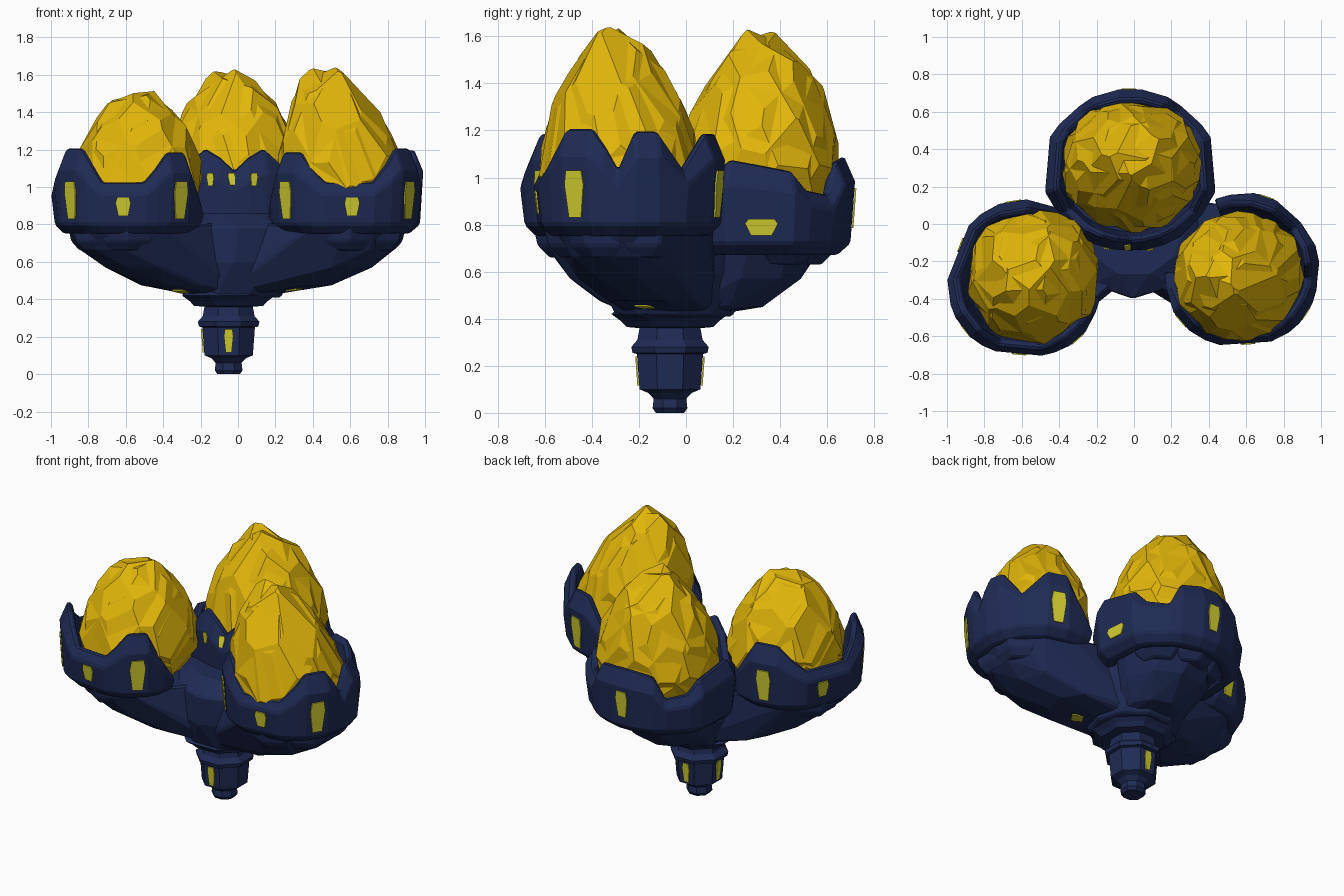
import bpy, bmesh, math, random
from mathutils import Vector
from mathutils.bvhtree import BVHTree

if "Cube" in bpy.data.objects:
    bpy.data.objects.remove(bpy.data.objects["Cube"])

random.seed(5)


def material(name, rgb):
    m = bpy.data.materials.new(name)
    m.diffuse_color = (*rgb, 1)
    m.use_nodes = True
    m.node_tree.nodes["Principled BSDF"].inputs["Base Color"].default_value = m.diffuse_color
    return m


NAVY = material("navy shell", (0.0135, 0.024, 0.09))
GOLD = material("golden rock", (0.76, 0.47, 0.003))
OLIVE = material("olive window", (0.64, 0.61, 0.03))


def finish(bm, name, mat, bevel=0.0, smooth=0.0):
    bmesh.ops.recalc_face_normals(bm, faces=bm.faces)
    if smooth:
        for f in bm.faces:
            f.smooth = True
        for e in bm.edges:
            e.smooth = len(e.link_faces) == 2 and e.calc_face_angle(0) < smooth
    me = bpy.data.meshes.new(name)
    bm.to_mesh(me)
    bm.free()
    me.materials.append(mat)
    ob = bpy.data.objects.new(name, me)
    bpy.context.collection.objects.link(ob)
    if bevel:
        mod = ob.modifiers.new("soft edges", 'BEVEL')
        mod.width, mod.segments = bevel, 1
    return ob


def ring(x, y, z, r, n=10, a0=0.0):
    return [Vector((x + r * math.cos(a0 + i * math.tau / n),
                    y + r * math.sin(a0 + i * math.tau / n), z)) for i in range(n)]


def hull(name, pts):
    bm = bmesh.new()
    for p in pts:
        bm.verts.new(p)
    bmesh.ops.convex_hull(bm, input=bm.verts)
    bmesh.ops.delete(bm, geom=[v for v in bm.verts if not v.link_faces], context='VERTS')
    bmesh.ops.dissolve_limit(bm, angle_limit=0.12, verts=bm.verts, edges=bm.edges)
    return finish(bm, name, NAVY, 0.01)


def rock_egg(name, centre, radii, top, lean):
    """Two overlapping shells, each chipped flat by large tangent planes."""
    for k in range(2):
        bm = bmesh.new()
        bmesh.ops.create_icosphere(bm, subdivisions=2, radius=1.14)
        n, turn = 38, random.random() * 6
        for i in range(n):
            z = 1 - 2 * (i + 0.5) / n
            a = i * 2.39996 + turn
            r = math.sqrt(1 - z * z)
            d = Vector((r * math.cos(a), r * math.sin(a), z))
            d = (d + 0.12 * Vector([random.uniform(-1, 1) for _ in range(3)])).normalized()
            cut = bmesh.ops.bisect_plane(bm, geom=bm.verts[:] + bm.edges[:] + bm.faces[:],
                                         plane_co=d * random.uniform(0.925, 0.965),
                                         plane_no=d, clear_outer=True)
            edges = [e for e in cut['geom_cut'] if isinstance(e, bmesh.types.BMEdge)]
            if len(edges) > 2:
                bmesh.ops.edgeloop_fill(bm, edges=edges)
        cx, cy, cz = centre
        for v in bm.verts:
            t = v.co.z
            up = max(t, 0)
            s = 1 - 0.22 * up
            v.co = Vector((cx + v.co.x * radii[0] * s + lean[0] * up,
                           cy + v.co.y * radii[1] * s + lean[1] * up,
                           cz + t * ((top - cz) if t > 0 else 0.34)))
        finish(bm, f"{name}_{k + 1}", GOLD, smooth=0.22)


def cup_band(name, centre, out, keys, r=0.43, dz=0.0, closed=False, sx=1.0):
    """Crown of petals: keys are (degrees from outward direction, rim height)."""
    bm = bmesh.new()
    cols = []
    for deg, rim in keys:
        a = math.radians(out + deg)
        tall = max(0, min(1, (rim - dz - 1.0) / 0.2))
        zm = 0.79 + dz + 0.72 * (rim - 0.79 - dz)
        rm = r - 0.008 + 0.012 * tall
        rows = [(r - 0.13, 0.755 + dz), (r - 0.075, 0.75 + dz),
                (rm - 0.02, 0.80 + dz), (rm, zm),
                (r - 0.045, rim), (r - 0.075, rim - 0.015), (r - 0.105, 0.86 + dz)]
        cols.append([bm.verts.new((centre[0] + q * sx * math.cos(a),
                                   centre[1] + q * math.sin(a), z)) for q, z in rows])
    n, m = len(cols), 7
    for i in range(n if closed else n - 1):
        p, q = cols[i], cols[(i + 1) % n]
        for j in range(m):
            bm.faces.new((p[j], q[j], q[(j + 1) % m], p[(j + 1) % m]))
    if not closed:
        bm.faces.new(cols[0])
        bm.faces.new(cols[-1])
    return finish(bm, name, NAVY, 0.01)


def window(name, host, start, target, w, h):
    """Thin tapered plate laid on the host where a ray from start hits it."""
    me = host.data
    tree = BVHTree.FromPolygons([v.co for v in me.vertices], [p.vertices[:] for p in me.polygons])
    start = Vector(start)
    hit, nrm, _, _ = tree.ray_cast(start, (Vector(target) - start).normalized())
    if hit is None:
        return
    side = Vector((0, 0, 1)).cross(nrm).normalized()
    up = nrm.cross(side)
    bm = bmesh.new()
    shape = [(-0.32, -0.5), (0.32, -0.5), (0.5, 0.2), (0.4, 0.5), (-0.4, 0.5), (-0.5, 0.2)]
    f = bm.faces.new([bm.verts.new(hit + side * w * u + up * h * v + nrm * 0.001)
                      for u, v in shape])
    ext = bmesh.ops.extrude_face_region(bm, geom=[f])
    for v in ext['geom']:
        if isinstance(v, bmesh.types.BMVert):
            v.co += nrm * 0.007
    finish(bm, name, OLIVE)


def cup_window(name, host, c, deg, z, w, h):
    a = math.radians(deg)
    window(name, host, (c[0] + math.cos(a), c[1] + math.sin(a), z), (c[0], c[1], z), w, h)


def sides(half, neg=1.0, pos=1.0):
    """Mirror the half profile, stretching the angles of each side."""
    left = [(-d if d < 20 else -d * neg, z) for d, z in half if d not in (0, 180)]
    return sorted(left + [(d if d < 20 else d * pos, z) for d, z in half])


# rock eggs
rock_egg("left_egg", (-0.535, -0.28, 1.05), (0.355, 0.365), 1.505, (0.0, 0.0))
rock_egg("right_egg", (0.565, -0.28, 1.06), (0.35, 0.345), 1.615, (-0.1, -0.02))
rock_egg("back_egg", (-0.01, 0.31, 1.06), (0.38, 0.345), 1.605, (-0.02, 0.02))

# petal cups
half = [(10, 1.21), (19, 1.13), (30, 1.03), (65, 1.03), (75, 1.1), (86, 1.19), (104, 1.19),
        (119, 1.0), (130, 0.88)]
LC, RC, BC = (-0.58, -0.295), (0.57, -0.25), (-0.02, 0.29)
left_cup = cup_band("left_cup", LC, 218, sides(half, 1.25, 0.98), 0.425)
right_half = [k for k in sides(half, 1.12, 1.1) if not 20 < k[0] < 90]
right_keys = sorted(right_half + [(27, 1.04), (38, 1.2), (53, 1.2), (72, 1.04)])
right_cup = cup_band("right_cup", RC, 327, right_keys, 0.42)
back_half = [(8, 1.09), (26, 1.07), (36, 0.93), (55, 0.95), (66, 1.03), (106, 1.08),
             (125, 0.97), (146, 1.14), (158, 1.21), (170, 1.16), (180, 1.09)]
back_cup = cup_band("back_cup", BC, 90, sides(back_half), 0.43, -0.08, True, 1.1)

# cup windows: tall on the petals, small between them
for cup, c, out, tall, low, tag in (
        (left_cup, LC, 218, (3, -119, 93), (-66, 47), "left"),
        (right_cup, RC, 327, (0, -107, 104), (-51,), "right")):
    for deg in tall:
        cup_window(f"{tag}_petal_window", cup, c, out + deg, 0.93, 0.095, 0.2)
    for deg in low:
        cup_window(f"{tag}_low_window", cup, c, out + deg, 0.895, 0.08, 0.1)
cup_window("back_petal_window", back_cup, BC, 91, 0.87, 0.085, 0.17)
cup_window("back_side_window", back_cup, BC, 4, 0.79, 0.14, 0.07)
for deg in (253, 268, 284):
    cup_window("inner_window", back_cup, BC, deg, 1.04, 0.04, 0.07)

# hub and three arms carrying the cups
hull("hub", ring(-0.03, -0.05, 0.41, 0.26) + ring(-0.02, -0.04, 0.6, 0.35, 10, 0.3)
     + ring(0, -0.02, 0.79, 0.38, 10, 0.3) + ring(0, 0, 0.86, 0.28))
arms = []
for name, c, mid_r, mid_z in (("left_arm", LC, 0.23, 0.475), ("right_arm", RC, 0.22, 0.475),
                              ("back_arm", BC, 0.18, 0.45)):
    x, y = c
    arms.append(hull(name, ring(-0.04, -0.05, 0.42, 0.2)
                     + ring(x * 0.5, y * 0.5, mid_z, mid_r, 9, 0.2)
                     + ring(x * 0.8, y * 0.8, 0.57, 0.26, 9)
                     + ring(x, y, 0.665, 0.27, 10, 0.2) + ring(x, y, 0.79, 0.345, 12)
                     + ring(0, 0, 0.82, 0.16)))

# lower collar plates under each cup
for name, c, out, dz in (("left_plate", LC, 212, 0), ("right_plate", RC, 329, 0),
                         ("back_plate", BC, 90, -0.03)):
    for deg in (-55, 0, 55):
        a = math.radians(out + deg)
        x, y = c[0] + 0.19 * math.cos(a), c[1] + 0.19 * math.sin(a)
        hull(name, ring(x, y, 0.66 + dz, 0.1, 6, a) + ring(x, y, 0.71 + dz, 0.15, 6, a)
             + ring(x, y, 0.8 + dz, 0.17, 6, a))

# small windows under the arms
window("left_arm_window", arms[0], (-0.36, -0.36, 0.2), (-0.28, -0.18, 0.55), 0.08, 0.07)
window("right_arm_window", arms[1], (0.4, -0.26, 0.2), (0.26, -0.14, 0.55), 0.08, 0.07)

# octagonal stem
SX, SY = -0.05, -0.068
profile = [(0.065, 0.0), (0.08, 0.02), (0.075, 0.06), (0.1, 0.085), (0.14, 0.1), (0.152, 0.25),
           (0.172, 0.255), (0.178, 0.28), (0.15, 0.31), (0.14, 0.36), (0.2, 0.365),
           (0.225, 0.39), (0.27, 0.42), (0.2, 0.47)]
bm = bmesh.new()
loops = [[bm.verts.new(p) for p in ring(SX, SY, z, r, 8, math.pi / 8)] for r, z in profile]
for lo, hi in zip(loops, loops[1:]):
    for i in range(8):
        bm.faces.new((lo[i], lo[(i + 1) % 8], hi[(i + 1) % 8], hi[i]))
bm.faces.new(loops[0])
bm.faces.new(loops[-1])
stem = finish(bm, "stem", NAVY)
for deg in (90, 180, 270):
    cup_window("stem_window", stem, (SX, SY), deg, 0.178, 0.05, 0.125)
